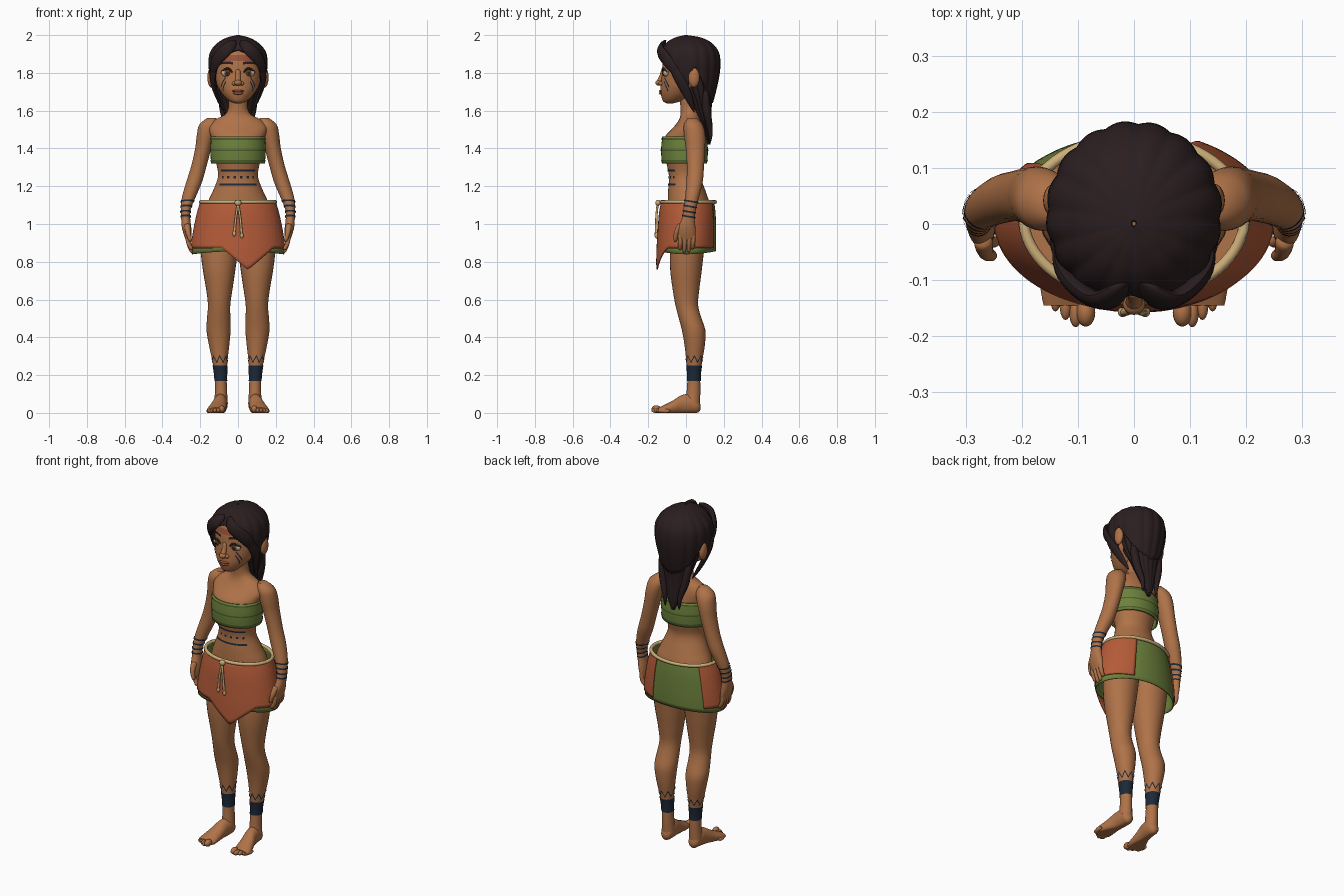
import bpy, bmesh, math
from mathutils import Vector, Matrix

if "Cube" in bpy.data.objects:
    bpy.data.objects.remove(bpy.data.objects["Cube"])
PI = math.pi


def material(name, r, g, b):
    m = bpy.data.materials.new(name)
    m.use_nodes = True
    m.diffuse_color = (r, g, b, 1)
    node = m.node_tree.nodes["Principled BSDF"]
    node.inputs["Base Color"].default_value = (r, g, b, 1)
    node.inputs["Roughness"].default_value = 0.8
    return m


SKIN = material("skin", .43, .17, .065)
HAIR = material("dark hair", .024, .013, .014)
GREEN = material("green cloth", .15, .22, .045)
TRIM = material("dark green trim", .07, .11, .022)
ORANGE = material("orange cloth", .46, .105, .04)
ROPE = material("straw rope", .6, .42, .19)
INK = material("navy ink", .012, .022, .04)
RED = material("reddish brown", .32, .085, .04)
WHITE = material("eye white", .6, .48, .36)
IRIS = material("brown iris", .13, .055, .015)


def sample(keys, t):
    """Smooth interpolation of key rows; the first entry is the parameter."""
    keys = sorted(keys)
    t = min(max(t, keys[0][0]), keys[-1][0])
    i = max(k for k in range(len(keys) - 1) if keys[k][0] <= t)
    a, b = keys[i], keys[i + 1]
    before, after = keys[max(i - 1, 0)], keys[min(i + 2, len(keys) - 1)]
    h = b[0] - a[0]
    u = (t - a[0]) / h
    out = []
    for p, q, r, s in zip(before[1:], a[1:], b[1:], after[1:]):
        m0 = (r - p) / (b[0] - before[0]) * h
        m1 = (s - q) / (after[0] - a[0]) * h
        out.append((2*u**3 - 3*u*u + 1)*q + (u**3 - 2*u*u + u)*m0
                   + (3*u*u - 2*u**3)*r + (u**3 - u*u)*m1)
    return out


def finish(name, bm, mat, thick=0):
    me = bpy.data.meshes.new(name)
    bm.to_mesh(me)
    bm.free()
    me.materials.append(mat)
    me.polygons.foreach_set("use_smooth", [True] * len(me.polygons))
    me.set_sharp_from_angle(angle=math.radians(50))
    ob = bpy.data.objects.new(name, me)
    bpy.context.scene.collection.objects.link(ob)
    if thick:
        mod = ob.modifiers.new("thickness", "SOLIDIFY")
        mod.thickness, mod.offset = thick, -1
    return ob


def skin_rings(bm, rings, closed, caps):
    rings = [[bm.verts.new(p) for p in ring] for ring in rings]
    n = len(rings[0])
    for lo, hi in zip(rings, rings[1:]):
        for j in range(n if closed else n - 1):
            k = (j + 1) % n
            bm.faces.new((lo[j], lo[k], hi[k], hi[j]))
    if caps:
        bm.faces.new(rings[0][::-1])
        bm.faces.new(rings[-1])


def wrap(name, keys, mat, low, high, a0=-PI, a1=PI, grow=0, rows=2, cols=40,
         caps=False, ripple=0, thick=0, domed=False):
    """Surface over rows of (z, x, y, rx, ry); angle 0 is the front."""
    closed = a1 - a0 > 6.28
    lo = low if callable(low) else lambda a: low
    hi = high if callable(high) else lambda a: high
    rings = []
    for i in range(rows + 1):
        t = i / rows
        t = math.sin(t * PI / 2) if domed else t
        ring = []
        for j in range(cols if closed else cols + 1):
            a = a0 + (a1 - a0) * j / cols
            z = lo(a) + (hi(a) - lo(a)) * t
            x, y, rx, ry = sample(keys, z)
            f = 1 + ripple * (abs(math.sin(8 * a + .4)) - .6)
            ring.append((x + (rx*f + grow) * math.sin(a), y - (ry*f + grow) * math.cos(a), z))
        rings.append(ring)
    bm = bmesh.new()
    skin_rings(bm, rings, closed, caps)
    return finish(name, bm, mat, thick)


def tube(name, pts, radii, mat, flat=1, rounded=True, steps=16, sides=12):
    """Tapered tube along a smooth path."""
    n = len(pts) - 1
    keys = [(i / n, *p, r) for i, (p, r) in enumerate(zip(pts, radii))]
    rings = []
    for i in range(steps + 1):
        t = i / steps
        x, y, z, r = sample(keys, t)
        d = Vector(sample(keys, t + .01)[:3]) - Vector(sample(keys, t - .01)[:3])
        out = Vector((x, y - .02, 0)) if flat < 1 else Vector((.3, 1, .1))
        side = d.cross(out).normalized()
        up = side.cross(d).normalized()
        if rounded:
            e = min(1, t / .15, (1 - t) / .15)
            r *= max(.08, math.sqrt(1 - (1 - e) ** 2))
        rings.append([Vector((x, y, z)) + side * r * math.cos(q) + up * r * flat * math.sin(q)
                      for q in (2 * PI * k / sides for k in range(sides))])
    bm = bmesh.new()
    skin_rings(bm, rings, True, True)
    bmesh.ops.recalc_face_normals(bm, faces=bm.faces)
    return finish(name, bm, mat)


def ball(name, loc, size, mat):
    bm = bmesh.new()
    bmesh.ops.create_uvsphere(bm, u_segments=20, v_segments=12, radius=1,
                              matrix=Matrix.LocRotScale(Vector(loc), None, Vector(size)))
    return finish(name, bm, mat)


# Torso and neck
torso = [(1.0, 0, .015, .17, .115), (1.1, 0, .015, .165, .112), (1.17, 0, .005, .135, .1),
         (1.25, 0, -.005, .106, .085), (1.32, 0, -.005, .115, .098), (1.4, 0, -.008, .138, .113),
         (1.46, 0, -.008, .142, .105), (1.51, 0, .01, .155, .078), (1.55, 0, .02, .125, .058),
         (1.585, 0, .02, .062, .048), (1.68, 0, .01, .048, .046)]
wrap("torso", torso, SKIN, 1.0, 1.68, rows=40, caps=True)
for z in (1.209, 1.284):
    wrap("belly_line", torso, INK, z - .005, z + .005, -.95, .95, .003)
for k in range(6):
    a = (k - 2.5) * .33
    wrap("belly_dot", torso, INK, 1.241, 1.253, a - .06, a + .06, .003, cols=3)

# Chest band
band = [(1.32, 0, -.008, .143, .12), (1.39, 0, -.008, .146, .124), (1.46, 0, -.008, .143, .118)]
wrap("chest_band", band, GREEN, 1.32, 1.462, rows=8, thick=.008)
for z in (1.335, 1.39, 1.45):
    wrap("chest_band_trim", band, TRIM, z - .004, z + .004, grow=.002)

# Skirt, front panel and rope belt
skirt = [(.74, 0, 0, .25, .152), (.87, 0, .005, .243, .154), (.95, 0, .008, .233, .152),
         (1.05, 0, .01, .213, .147), (1.12, 0, .012, .193, .137)]


def panel_edge(a):
    x = .24 * math.sin(a)
    return .872 - (.115 * max(0, 1 - abs(x - .05) / .13) if abs(a) < PI / 2 else 0)


wrap("under_skirt", skirt, GREEN, lambda a: .848 + .008 * math.cos(2 * a), 1.12, rows=12, cols=64, thick=.005)
wrap("skirt_panel", skirt, ORANGE, panel_edge, 1.12, -2.26, 2.65, .007, 14, 72, thick=.006)
loop = [(.197 * math.sin(2*PI*k/24), .012 - .142 * math.cos(2*PI*k/24), 1.117) for k in range(25)]
tube("rope_belt", loop, [.01] * 25, ROPE, rounded=False, steps=72, sides=8)
ball("rope_knot", (0, -.148, 1.112), (.018, .014, .016), ROPE)
for s, end in ((-1, .94), (1, .93)):
    tube("rope_end", [(0, -.15, 1.11), (s * .012, -.157, 1.03), (s * .02, -.157, end)],
         [.006, .006, .007], ROPE)
    ball("rope_tip", (s * .02, -.157, end + .01), (.009, .009, .016), ROPE)

# Legs with inked ankles
leg = [(.05, .09, .036, .036, .038), (.12, .09, .04, .032, .036), (.2, .092, .042, .032, .034),
       (.28, .096, .044, .041, .043), (.36, .1, .046, .054, .054), (.44, .103, .04, .064, .062),
       (.5, .102, .022, .062, .06), (.57, .1, .004, .059, .06), (.65, .099, 0, .069, .07),
       (.75, .1, 0, .085, .083), (.85, .1, .005, .097, .09), (.97, .1, .018, .098, .1)]
wrap("left_leg", leg, SKIN, .05, .97, rows=40, cols=28, caps=True)
wrap("left_ankle_band", leg, INK, .17, .25, grow=.003, rows=5)


def zigzag(a):
    return .262 + .034 * abs((a * 8 / (2 * PI)) % 1 - .5) * 2


wrap("left_ankle_zigzag", leg, INK, zigzag, lambda a: zigzag(a) + .011, grow=.003, cols=64)

# Feet, lofted from heel to toes then laid flat
foot = [(-.078, .09, .03, .01, .012), (-.065, .09, .036, .028, .034), (-.03, .09, .048, .036, .05),
        (.02, .096, .045, .037, .05), (.07, .106, .028, .044, .037), (.12, .115, .014, .05, .026),
        (.145, .117, .012, .044, .016)]
ob = wrap("left_foot", foot, SKIN, -.078, .145, rows=20, cols=28, caps=True)
ob.data.transform(Matrix.Rotation(PI / 2, 4, "X"))
for v in ob.data.vertices:
    v.co.z = max(v.co.z, 0)
for k in range(5):
    r = .02 - .002 * k if k == 0 else .0145 - .001 * k
    ball("left_toe", (.086 + .018 * k, -.157 + .003 * k * k - .004 * (k == 1), r), (r * .85, .026, r), SKIN)

# Arms with inked wrists, palms and fingers
arm = [(.915, .262, .004, .014, .042), (.94, .266, .004, .02, .047), (.98, .272, .004, .025, .046),
       (1.03, .277, .012, .024, .034), (1.08, .276, .02, .027, .033), (1.14, .261, .032, .036, .037),
       (1.22, .233, .045, .042, .043), (1.3, .209, .05, .041, .045), (1.4, .184, .05, .043, .051),
       (1.48, .167, .045, .05, .056), (1.53, .153, .038, .05, .048), (1.56, .14, .034, .025, .025)]
wrap("left_arm", arm, SKIN, .915, 1.56, rows=44, cols=26, caps=True)
for z in (1.035, 1.06, 1.088, 1.115):
    wrap("left_wrist_line", arm, INK, lambda a: z + .006 * math.cos(a),
         lambda a: z + .009 + .006 * math.cos(a), grow=.003, cols=28)
for y, tip in ((-.03, .862), (-.007, .846), (.016, .848), (.037, .866)):
    tube("left_finger", [(.267, y, .95), (.262, y, .9), (.243, y - .003, tip)], [.013, .012, .009], SKIN)
tube("left_thumb", [(.27, -.025, 1.0), (.264, -.05, .955), (.25, -.058, .905)], [.018, .014, .009], SKIN)

# Head and face
head = [(1.638, 0, -.085, .015, .015), (1.646, 0, -.078, .038, .04), (1.67, 0, -.055, .068, .074),
        (1.7, 0, -.035, .092, .1), (1.74, 0, -.015, .113, .118), (1.8, 0, 0, .124, .127),
        (1.87, 0, .01, .124, .13), (1.93, 0, .01, .1, .105), (1.965, 0, .01, .05, .05)]
wrap("head", head, SKIN, 1.638, 1.965, rows=40, cols=48, caps=True)
wrap("forehead_paint", head, RED, 1.864, 1.895, -.75, .75, .002, rows=4)
ball("nose_tip", (0, -.142, 1.748), (.02, .02, .016), SKIN)
tube("nose_bridge", [(0, -.116, 1.82), (0, -.128, 1.78), (0, -.142, 1.75)], [.014, .014, .016], SKIN)
ball("upper_lip", (0, -.132, 1.704), (.032, .011, .007), RED)
ball("lower_lip", (0, -.13, 1.692), (.026, .013, .008), RED)
ball("left_nostril", (.019, -.131, 1.744), (.013, .014, .011), SKIN)
ball("left_eye", (.058, -.103, 1.8), (.031, .018, .021), WHITE)
ball("left_iris", (.057, -.113, 1.8), (.018, .011, .018), IRIS)
ball("left_pupil", (.057, -.12, 1.8), (.009, .006, .009), HAIR)
tube("left_eyelid", [(.026, -.119, 1.799), (.055, -.122, 1.823), (.092, -.098, 1.803)],
     [.004, .006, .004], HAIR)
wrap("left_eyebrow", head, HAIR, lambda a: 1.848 - .05 * (a - .5) ** 2,
     lambda a: 1.861 - .08 * (a - .45) ** 2, .2, .85, .003, cols=12)
for start in (1.772, 1.75):
    wrap("left_cheek_stripe", head, INK, lambda a: start - .13 * (a - .55),
         lambda a: start + .009 - .13 * (a - .55), .55, .95, .003, cols=10)
ball("left_ear", (.142, .042, 1.775), (.02, .03, .052), SKIN)

# Hair cap, back fall and loose locks
cap = [(1.6, 0, .04, .09, .09), (1.7, 0, .03, .126, .128), (1.8, 0, .02, .151, .158),
       (1.87, 0, .018, .155, .163), (1.92, 0, .018, .142, .15), (1.965, 0, .015, .1, .112),
       (1.99, 0, .01, .05, .06), (2.0, 0, .0, .006, .006)]
hairline = [(0, 1.925), (.5, 1.895), (.9, 1.83), (1.15, 1.75), (1.38, 1.69), (1.55, 1.77),
            (1.75, 1.83), (2.0, 1.76), (2.4, 1.68), (3.15, 1.64)]
wrap("hair_cap", cap, HAIR, lambda a: sample(hairline, abs(a))[0], 2.0, rows=26, cols=128,
     ripple=.035, thick=.014, domed=True)
fall = [(1.42, 0, .122, .01, .007), (1.48, 0, .115, .036, .02), (1.56, 0, .098, .062, .036),
        (1.64, 0, .082, .088, .055), (1.72, 0, .068, .112, .085), (1.82, 0, .06, .13, .11)]
wrap("hair_fall", fall, HAIR, 1.42, 1.82, rows=20, cols=96, caps=True, ripple=.08)
tube("left_bang", [(.012, -.105, 1.972), (.06, -.136, 1.925), (.115, -.1, 1.865), (.138, -.045, 1.79)],
     [.018, .034, .034, .02], HAIR, flat=.45)
tube("left_front_lock", [(.118, -.09, 1.86), (.134, -.035, 1.77), (.112, .01, 1.68), (.072, .045, 1.59)],
     [.02, .028, .022, .006], HAIR, flat=.5)
tube("left_back_lock", [(.09, .1, 1.72), (.075, .11, 1.6), (.05, .128, 1.5), (.045, .13, 1.43)],
     [.02, .022, .014, .004], HAIR)

# Mirror every left-hand part
for ob in [o for o in bpy.data.objects if o.name.startswith("left_")]:
    twin = ob.copy()
    twin.data = ob.data.copy()
    twin.name = twin.data.name = ob.name.replace("left_", "right_")
    twin.data.transform(Matrix.Scale(-1, 4, (1, 0, 0)))
    twin.data.flip_normals()
    bpy.context.scene.collection.objects.link(twin)
